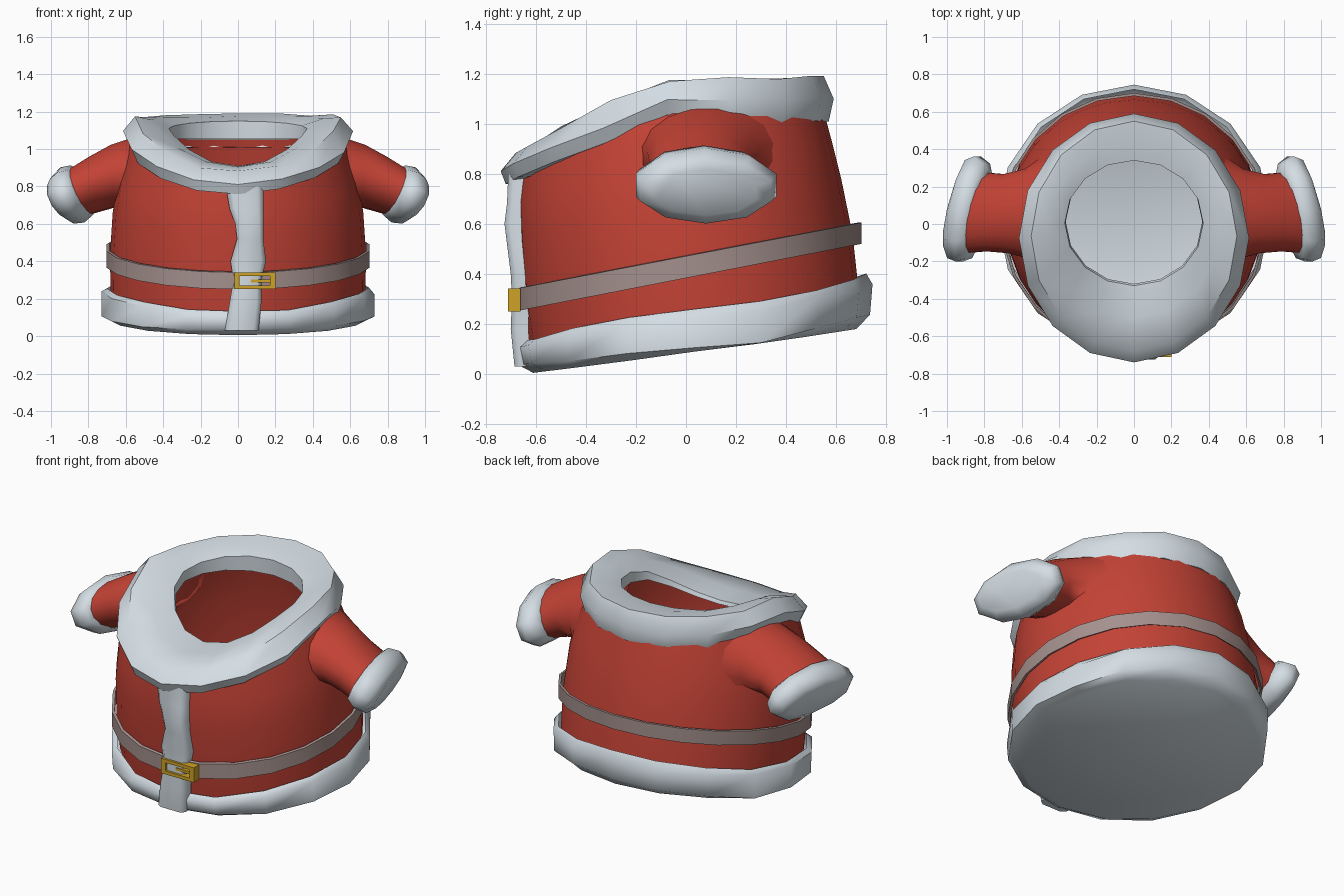
import bpy, bmesh, math, random
from mathutils import Vector

random.seed(4)
if "Cube" in bpy.data.objects:
    bpy.data.objects.remove(bpy.data.objects["Cube"], do_unlink=True)


def material(name, rgb):
    m = bpy.data.materials.new(name)
    m.use_nodes = True
    m.diffuse_color = (*rgb, 1)
    bsdf = next(n for n in m.node_tree.nodes if n.type == 'BSDF_PRINCIPLED')
    bsdf.inputs["Base Color"].default_value = (*rgb, 1)
    bsdf.inputs["Roughness"].default_value = 0.8
    return m


RED = material("red cloth", (0.55, 0.055, 0.036))
WHITE = material("white fur", (0.66, 0.73, 0.78))
BELT = material("belt leather", (0.37, 0.28, 0.265))
GOLD = material("gold", (0.62, 0.36, 0.02))


def finish(name, bm, mat, angle):
    bmesh.ops.recalc_face_normals(bm, faces=bm.faces)
    mesh = bpy.data.meshes.new(name)
    bm.to_mesh(mesh)
    bm.free()
    obj = bpy.data.objects.new(name, mesh)
    bpy.context.collection.objects.link(obj)
    mesh.materials.append(mat)
    bpy.ops.object.select_all(action='DESELECT')
    obj.select_set(True)
    bpy.context.view_layer.objects.active = obj
    bpy.ops.object.shade_smooth_by_angle(angle=math.radians(angle))


def loft(name, rings, mat, cap_start=False, cap_end=False, closed=False, angle=60):
    """Skin a stack of equal-length point rings."""
    bm = bmesh.new()
    loops = [[bm.verts.new(p) for p in ring] for ring in rings]
    n = len(loops[0])
    pairs = list(zip(loops, loops[1:]))
    if closed:
        pairs.append((loops[-1], loops[0]))
    for a, b in pairs:
        for i in range(n):
            j = (i + 1) % n
            bm.faces.new((a[i], a[j], b[j], b[i]))
    if cap_start:
        bm.faces.new(loops[0][::-1])
    if cap_end:
        bm.faces.new(loops[-1])
    finish(name, bm, mat, angle)


def height(zs, f):
    """Piecewise linear height at fraction f from front to back."""
    s = min(max(f, 0), 1) * (len(zs) - 1)
    k = min(int(s), len(zs) - 2)
    return zs[k] + (zs[k + 1] - zs[k]) * (s - k)


def hoop(n, rx, front, back, *zs, lump=0.0):
    """Oval ring; zs are heights spread evenly from front to back."""
    pts = []
    for i in range(n):
        t = math.tau * i / n
        f = (1 - math.cos(t)) / 2
        z = height(zs, f) + random.uniform(-lump, lump)
        pts.append(Vector((rx * math.sin(t), front + (back - front) * f, z)))
    return pts


# Coat body, an open tube leaning up towards the back
loft("coat_body", [
    hoop(28, 0.68, -0.62, 0.69, 0.09, 0.33),
    hoop(28, 0.685, -0.65, 0.665, 0.29, 0.56),
    hoop(28, 0.67, -0.67, 0.62, 0.54, 0.78),
    hoop(28, 0.64, -0.675, 0.585, 0.68, 0.85, 0.92),
    hoop(28, 0.57, -0.66, 0.55, 0.82, 0.98, 1.07, 1.06, 1.05),
], RED)

# Fur hem with its closed underside
loft("fur_hem", [
    hoop(16, 0.68, -0.61, 0.68, 0.005, 0.045, 0.09, 0.13, 0.18),
    hoop(16, 0.73, -0.67, 0.735, 0.035, 0.07, 0.10, 0.14, 0.235, lump=0.006),
    hoop(16, 0.73, -0.685, 0.745, 0.10, 0.19, 0.23, 0.275, 0.35, lump=0.012),
    hoop(16, 0.70, -0.655, 0.72, 0.13, 0.21, 0.26, 0.30, 0.40, lump=0.008),
], WHITE, cap_start=True)

# Wide fur collar, flat on top, dipping in a V at the front
loft("fur_collar", [
    hoop(16, 0.54, -0.64, 0.52, 0.77, 0.91, 1.03, 1.01, 1.01),
    hoop(16, 0.58, -0.72, 0.57, 0.76, 0.90, 1.03, 0.99, 1.01, lump=0.008),
    hoop(16, 0.615, -0.74, 0.59, 0.81, 0.96, 1.10, 1.09, 1.10, lump=0.01),
    hoop(16, 0.55, -0.68, 0.55, 0.88, 1.06, 1.17, 1.18, 1.185, lump=0.01),
    hoop(16, 0.46, -0.50, 0.44, 0.91, 1.08, 1.16, 1.17, 1.175, lump=0.006),
    hoop(16, 0.37, -0.33, 0.34, 0.91, 1.06, 1.11, 1.13, 1.15),
    hoop(16, 0.365, -0.32, 0.345, 0.89, 1.02, 1.05, 1.055, 1.055),
], WHITE, angle=50)

# Belt, a thin slanted band
loft("belt", [
    hoop(22, 0.695, -0.67, 0.69, 0.255, 0.525),
    hoop(22, 0.71, -0.685, 0.70, 0.25, 0.52),
    hoop(22, 0.71, -0.685, 0.70, 0.34, 0.605),
    hoop(22, 0.695, -0.67, 0.685, 0.345, 0.605),
], BELT, closed=True, angle=30)


# Sleeves and fur cuffs, angled out and down, turned slightly to the back
def tube_ring(side, n, x, y, z, long_r, short_r, tilt=0.4, wrap=0.0, turn=0.05):
    """Oval ring facing sideways; wrap pulls its ends back around the body."""
    ring = []
    for i in range(n):
        t = math.tau * (i + 0.5) / n
        up, along = short_r * math.sin(t), math.cos(t)
        ring.append(Vector((side * (x + tilt * up - wrap * along ** 2 - turn * along),
                            y + long_r * along, z + 0.92 * up)))
    return ring


for side, label in ((1, "left"), (-1, "right")):
    loft(label + "_sleeve", [
        tube_ring(side, 16, 0.585, 0.08, 0.885, 0.28, 0.21, tilt=-0.3, wrap=0.08, turn=0.02),
        tube_ring(side, 16, 0.655, 0.07, 0.86, 0.23, 0.18, tilt=0.1, wrap=0.03),
        tube_ring(side, 16, 0.74, 0.06, 0.82, 0.21, 0.155, tilt=0.3),
        tube_ring(side, 16, 0.86, 0.06, 0.765, 0.22, 0.13),
    ], RED)
    loft(label + "_cuff", [
        tube_ring(side, 10, 0.82, 0.07, 0.785, 0.21, 0.11),
        tube_ring(side, 10, 0.835, 0.07, 0.78, 0.265, 0.145),
        tube_ring(side, 10, 0.885, 0.08, 0.755, 0.295, 0.16),
        tube_ring(side, 10, 0.935, 0.08, 0.73, 0.275, 0.14),
        tube_ring(side, 10, 0.96, 0.08, 0.725, 0.21, 0.10),
    ], WHITE, cap_start=True, cap_end=True, angle=80)

# Wavy fur strip down the front: height, centre, half width, front face
strip = []
for z, x, w, y in ((0.03, 0.02, 0.09, -0.685), (0.18, 0.04, 0.085, -0.70),
                   (0.30, 0.05, 0.075, -0.695), (0.40, 0.055, 0.095, -0.70),
                   (0.52, 0.065, 0.07, -0.715), (0.60, 0.06, 0.075, -0.725),
                   (0.68, 0.045, 0.09, -0.715), (0.80, 0.035, 0.10, -0.71)):
    strip.append([Vector((x + w * a, y + d, z)) for a, d in
                  ((-1, 0.07), (-1, 0.02), (-0.7, 0), (0.7, 0), (1, 0.02), (1, 0.07))])
loft("fur_front_strip", strip, WHITE, cap_start=True, cap_end=True)

# Buckle frame and prong
bm = bmesh.new()
for cx, cz, sx, sz, depth in ((0.09, 0.331, 0.22, 0.02, 0.05), (0.09, 0.261, 0.22, 0.02, 0.05),
                              (-0.006, 0.296, 0.028, 0.05, 0.05), (0.186, 0.296, 0.028, 0.05, 0.05),
                              (0.125, 0.296, 0.11, 0.016, 0.03)):
    made = bmesh.ops.create_cube(bm, size=1)["verts"]
    bmesh.ops.scale(bm, verts=made, vec=(sx, depth, sz))
    bmesh.ops.translate(bm, verts=made, vec=(cx, -0.685, cz))
finish("belt_buckle", bm, GOLD, 30)
